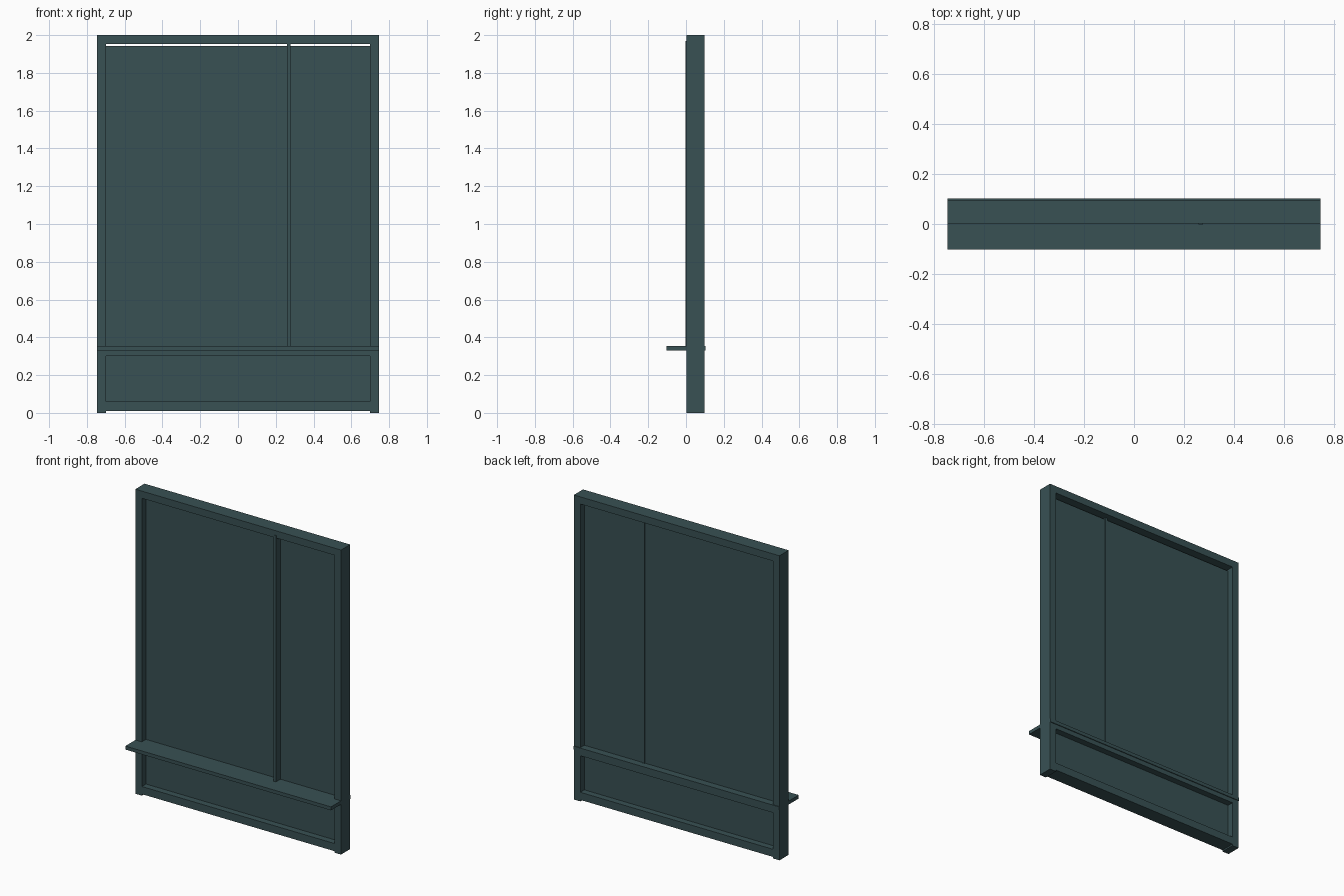
import bpy, bmesh

if "Cube" in bpy.data.objects:
    bpy.data.objects.remove(bpy.data.objects["Cube"])

# single dark teal paint for the whole model
teal = bpy.data.materials.new("dark_teal")
teal.diffuse_color = (0.040, 0.082, 0.088, 1.0)
teal.use_nodes = True
teal.node_tree.nodes["Principled BSDF"].inputs["Base Color"].default_value = teal.diffuse_color


def box(name, x, y, z):
    """Box from (min, max) ranges on each axis."""
    bm = bmesh.new()
    bmesh.ops.create_cube(bm, size=1.0)
    for v in bm.verts:
        v.co = [r[0] if c < 0 else r[1] for c, r in zip(v.co, (x, y, z))]
    mesh = bpy.data.meshes.new(name)
    bm.to_mesh(mesh)
    bm.free()
    mesh.materials.append(teal)
    obj = bpy.data.objects.new(name, mesh)
    bpy.context.collection.objects.link(obj)
    return obj


HALF, INNER = 0.747, 0.70
DEPTH = (0.002, 0.097)
SPAN = (-INNER, INNER)

# side posts
box("left_post", (-HALF, -INNER), DEPTH, (0.0, 2.0))
box("right_post", (INNER, HALF), DEPTH, (0.0, 2.0))

# horizontal rails
for name, z in (("top_rail", (1.953, 2.0)),
                ("middle_rail", (0.30, 0.335)),
                ("bottom_rail", (0.01, 0.06))):
    box(name, SPAN, DEPTH, z)

# window sill running through the frame
box("sill", (-HALF, HALF), (-0.102, 0.102), (0.33, 0.353))

# recessed panes: the upper one stops just short of the top rail
box("upper_pane", SPAN, (0.045, 0.055), (0.35, 1.943))
box("lower_panel", SPAN, (0.045, 0.055), (0.055, 0.305))

# off-centre vertical bar, slightly proud of the frame
box("mullion", (0.259, 0.277), (-0.002, 0.06), (0.35, 1.97))
